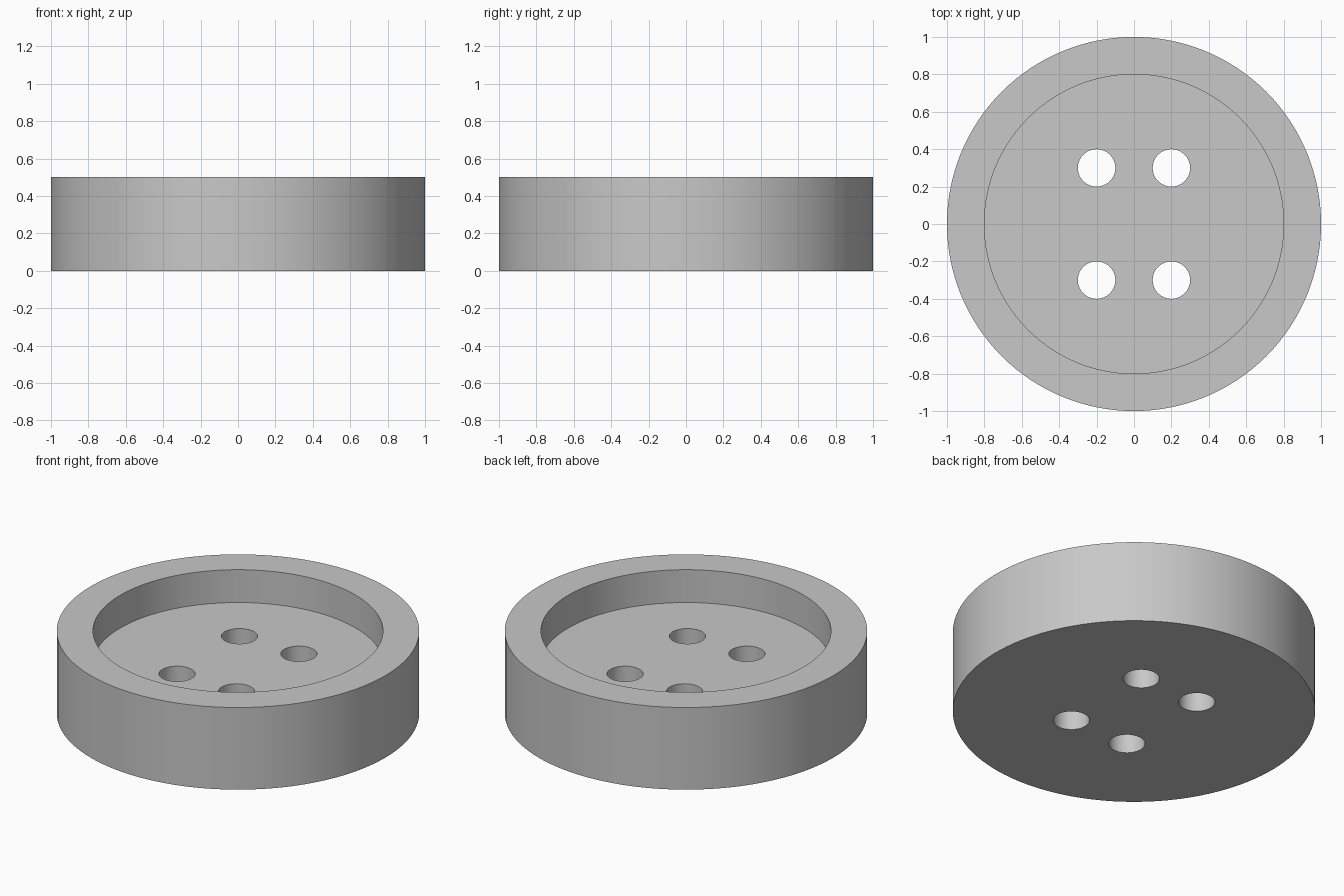
import bpy
import math

cube = bpy.data.objects.get("Cube")
if cube:
    bpy.data.objects.remove(cube, do_unlink=True)

HEIGHT, FLOOR = 0.5, 0.3
RADIUS, RECESS_RADIUS, HOLE_RADIUS = 1.0, 0.8, 0.1

# One grey plastic colour
grey = bpy.data.materials.new("grey_plastic")
grey.use_nodes = True
colour = (0.58, 0.58, 0.58, 1)
grey.diffuse_color = colour
grey.node_tree.nodes["Principled BSDF"].inputs["Base Color"].default_value = colour


def cylinder(name, radius, bottom, top, x=0, y=0, sides=128):
    bpy.ops.mesh.primitive_cylinder_add(
        vertices=sides, radius=radius, depth=top - bottom,
        location=(x, y, (bottom + top) / 2))
    obj = bpy.context.object
    obj.name = obj.data.name = name
    obj.data.materials.append(grey)
    return obj


# Solid disc, then a shallow recess and four thread holes to cut from it
button = cylinder("button_body", RADIUS, 0, HEIGHT)
cutters = [cylinder("recess_cutter", RECESS_RADIUS, FLOOR, HEIGHT + 0.2)]
for x in (-0.2, 0.2):
    for y in (-0.3, 0.3):
        cutters.append(cylinder("thread_hole_cutter", HOLE_RADIUS,
                                -0.2, HEIGHT, x, y, sides=64))

# Cut each shape out and remove its cutter
for cutter in cutters:
    cut = button.modifiers.new("cut", "BOOLEAN")
    cut.operation = "DIFFERENCE"
    cut.solver = "EXACT"
    cut.object = cutter
    bpy.ops.object.select_all(action="DESELECT")
    button.select_set(True)
    bpy.context.view_layer.objects.active = button
    bpy.ops.object.modifier_apply(modifier=cut.name)
    bpy.data.objects.remove(cutter, do_unlink=True)

# Smooth round walls with crisp rims
bpy.ops.object.shade_smooth_by_angle(angle=math.radians(30))
